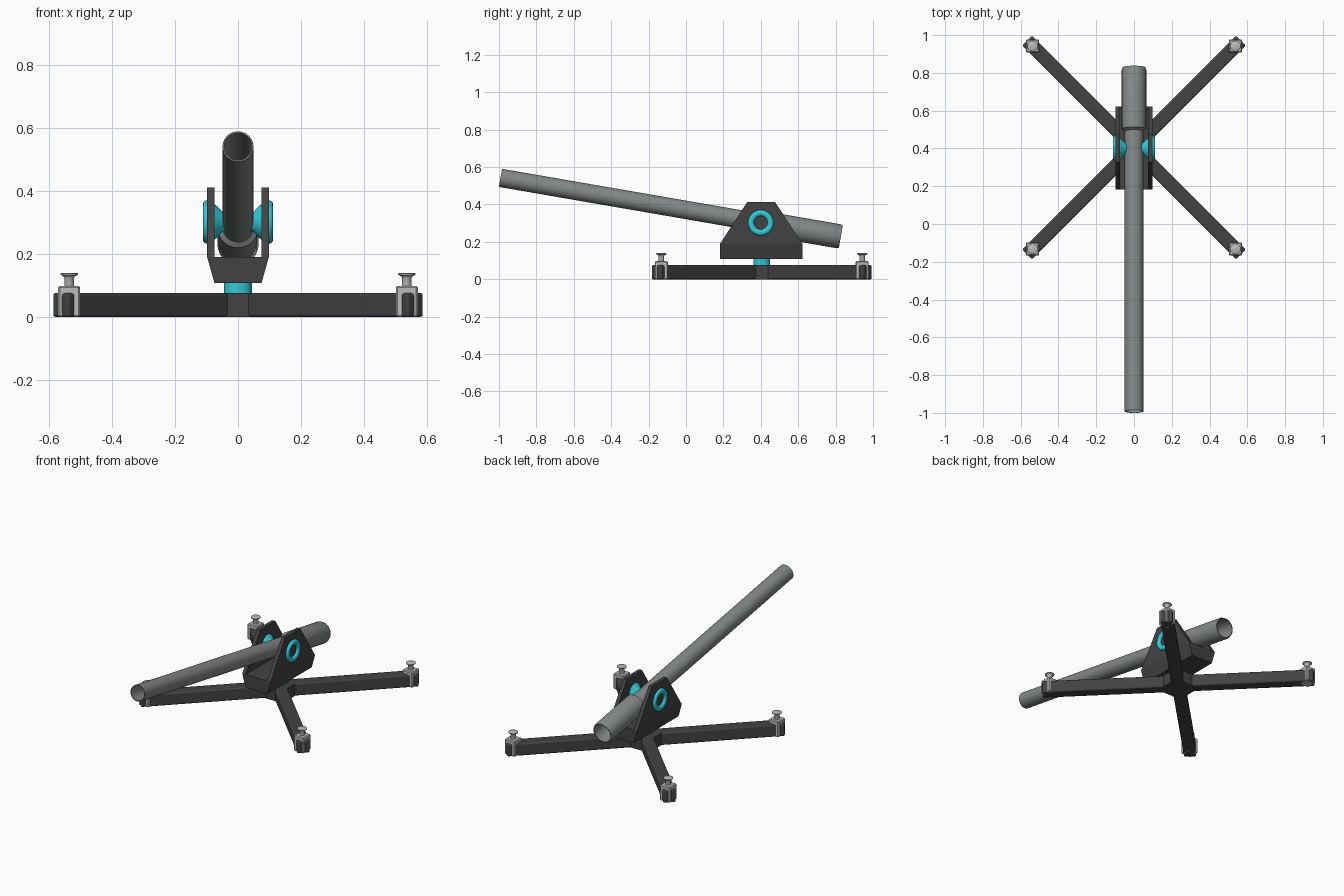
import bpy, bmesh, math
from mathutils import Matrix, Vector

cube = bpy.data.objects.get("Cube")
if cube:
    bpy.data.objects.remove(cube, do_unlink=True)


def material(name, rgb):
    m = bpy.data.materials.new(name)
    m.use_nodes = True
    m.diffuse_color = (*rgb, 1)
    bsdf = next(n for n in m.node_tree.nodes if n.type == 'BSDF_PRINCIPLED')
    bsdf.inputs["Base Color"].default_value = (*rgb, 1)
    return m


DARK = material("dark grey", (0.055, 0.055, 0.055))
STEEL = material("steel grey", (0.23, 0.245, 0.245))
PALE = material("pale grey", (0.5, 0.5, 0.5))
CYAN = material("cyan", (0.03, 0.6, 0.7))


def finish(bm, name, mat, matrix=Matrix(), smooth=False, bevel=0, segments=3):
    bmesh.ops.recalc_face_normals(bm, faces=bm.faces)
    mesh = bpy.data.meshes.new(name)
    bm.to_mesh(mesh)
    bm.free()
    mesh.materials.append(mat)
    ob = bpy.data.objects.new(name, mesh)
    ob.matrix_world = matrix
    bpy.context.collection.objects.link(ob)
    if bevel:
        mod = ob.modifiers.new("Bevel", 'BEVEL')
        mod.width, mod.segments = bevel, segments
    if smooth:
        bpy.ops.object.select_all(action='DESELECT')
        ob.select_set(True)
        bpy.context.view_layer.objects.active = ob
        bpy.ops.object.shade_smooth_by_angle(angle=math.radians(35))
    return ob


def box(name, mat, size, matrix, **kw):
    bm = bmesh.new()
    bmesh.ops.create_cube(bm, size=1, matrix=Matrix.Diagonal((*size, 1)))
    return finish(bm, name, mat, matrix, **kw)


def lathe(name, mat, profile, matrix, closed=False, sides=40):
    """Revolve (radius, height) points about local z."""
    bm = bmesh.new()
    rings = []
    for r, h in profile:
        rings.append([bm.verts.new((r * math.cos(a), r * math.sin(a), h))
                      for a in (math.tau * i / sides for i in range(sides))])
    pairs = list(zip(rings, rings[1:]))
    if closed:
        pairs.append((rings[-1], rings[0]))
    else:
        bm.faces.new(rings[0])
        bm.faces.new(rings[-1])
    for a, b in pairs:
        for i in range(sides):
            j = (i + 1) % sides
            bm.faces.new((a[i], a[j], b[j], b[i]))
    return finish(bm, name, mat, matrix, smooth=True)


def prism(name, mat, points, offset):
    """Extrude a flat polygon along an offset vector."""
    bm = bmesh.new()
    face = bm.faces.new([bm.verts.new(p) for p in points])
    ext = bmesh.ops.extrude_face_region(bm, geom=[face])["geom"]
    moved = [g for g in ext if isinstance(g, bmesh.types.BMVert)]
    bmesh.ops.translate(bm, verts=moved, vec=offset)
    return finish(bm, name, mat)


move = Matrix.Translation
CY = 0.405
BASE_H = 0.076

# Crossed base legs and the filled centre
for i, name in enumerate(("leg_bar_a", "leg_bar_b")):
    turn = Matrix.Rotation(math.radians(45 + 90 * i), 4, 'Z')
    box(name, DARK, (1.6, 0.072, BASE_H), move((0, CY, BASE_H / 2)) @ turn,
        smooth=True, bevel=0.008)
box("base_centre", DARK, (0.17, 0.17, BASE_H), move((0, CY, BASE_H / 2)))

# Foot blocks with levelling screws
screw = [(0.015, 0.09), (0.015, 0.124), (0.019, 0.13), (0.028, 0.134),
         (0.028, 0.138), (0.025, 0.14)]
for sx, side in ((1, "left"), (-1, "right")):
    for sy, end in ((-1, "front"), (1, "back")):
        spot = Vector((sx * 0.537, CY + sy * 0.537, 0))
        box(f"foot_block_{end}_{side}", PALE, (0.07, 0.07, 0.098),
            move(spot + Vector((0, 0, 0.049))), bevel=0.005, segments=1)
        lathe(f"foot_screw_{end}_{side}", PALE, screw, move(spot), sides=24)

# Swivel post
lathe("swivel_post", CYAN, [(0.045, 0.07), (0.045, 0.115)], move((0, CY, 0)))

# Yoke: tapered base and two side plates
FRONT, BACK, LOW, FLOOR, TOP = 0.182, 0.622, 0.108, 0.19, 0.412
prism("yoke_base", DARK,
      [(-0.075, FRONT, LOW), (0.075, FRONT, LOW),
       (0.098, FRONT, FLOOR), (-0.098, FRONT, FLOOR)], (0, BACK - FRONT, 0))
for s, side in ((1, "left"), (-1, "right")):
    prism(f"yoke_plate_{side}", DARK,
          [(s * 0.075, y, z) for y, z in ((FRONT, FLOOR), (BACK, FLOOR),
                                          (0.477, TOP), (0.327, TOP))],
          (s * 0.023, 0, 0))

# Pivot hubs with a dark recessed centre
hub = [(0.028, 0.04), (0.034, 0.052), (0.05, 0.066), (0.058, 0.078),
       (0.068, 0.097), (0.068, 0.103), (0.064, 0.109), (0.057, 0.112),
       (0.048, 0.112), (0.041, 0.109), (0.036, 0.102), (0.034, 0.085),
       (0.02, 0.085)]
for s, side in ((1, "left"), (-1, "right")):
    frame = move((0, 0.4, 0.302)) @ Matrix.Rotation(s * math.pi / 2, 4, 'Y')
    lathe(f"pivot_hub_{side}", CYAN, hub, frame)
    lathe(f"pivot_core_{side}", DARK, [(0.0345, 0.08), (0.0345, 0.088)], frame)

# Open tube, wider at the rear
start, stop = Vector((0, -0.992, 0.542)), Vector((0, 0.828, 0.228))
axis = stop - start
length = axis.length
step = length * 0.815
tube = [(0.049, 0), (0.049, step), (0.065, step + 0.012),
        (0.065, length - 0.012), (0.061, length), (0.056, length),
        (0.056, step + 0.02), (0.044, step + 0.01), (0.044, 0)]
lathe("tube", STEEL, tube, move(start) @ axis.to_track_quat('Z', 'Y').to_matrix().to_4x4(),
      closed=True, sides=48)
